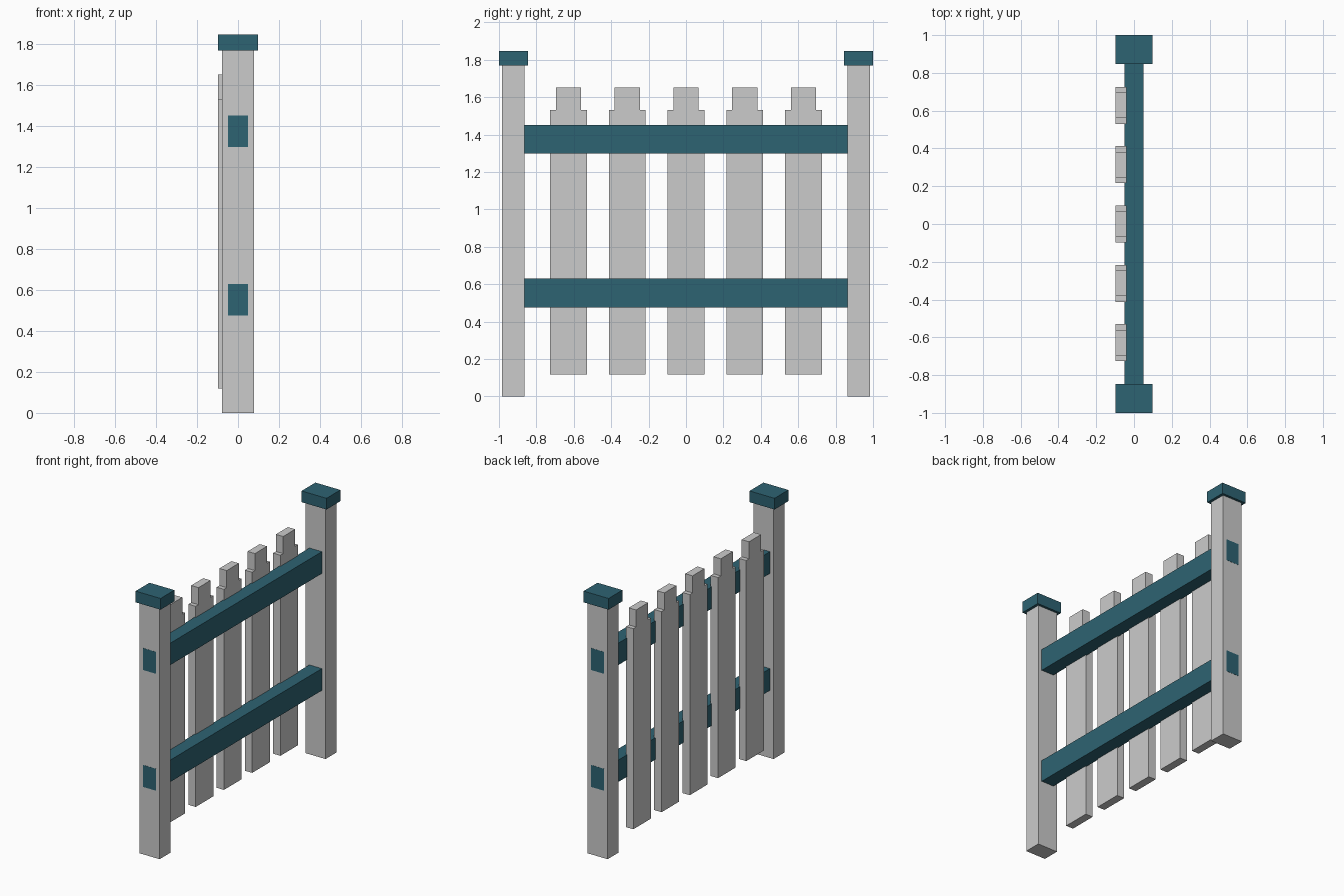
import bpy
import bmesh

if "Cube" in bpy.data.objects:
    bpy.data.objects.remove(bpy.data.objects["Cube"])

teal = bpy.data.materials.new("teal_paint")
teal.diffuse_color = (0.027, 0.125, 0.17, 1)
teal.use_nodes = True
teal.node_tree.nodes["Principled BSDF"].inputs["Base Color"].default_value = teal.diffuse_color


def finish(name, bm, mat=None):
    bmesh.ops.recalc_face_normals(bm, faces=bm.faces)
    mesh = bpy.data.meshes.new(name)
    bm.to_mesh(mesh)
    bm.free()
    obj = bpy.data.objects.new(name, mesh)
    bpy.context.collection.objects.link(obj)
    if mat:
        mesh.materials.append(mat)
    return obj


def box(name, half_x, y0, y1, z0, z1, mat=None):
    bm = bmesh.new()
    bmesh.ops.create_cube(bm, size=1)
    for v in bm.verts:
        v.co.x *= 2 * half_x
        v.co.y = y1 if v.co.y > 0 else y0
        v.co.z = z1 if v.co.z > 0 else z0
    return finish(name, bm, mat)


def picket(name, y):
    # Stepped outline extruded through the board thickness
    half = [(0.098, 0.118), (0.098, 1.53), (0.067, 1.53), (0.067, 1.65)]
    outline = half + [(-a, z) for a, z in reversed(half)]
    bm = bmesh.new()
    face = bm.faces.new([bm.verts.new((-0.098, y + a, z)) for a, z in outline])
    ext = bmesh.ops.extrude_face_region(bm, geom=[face])
    moved = [g for g in ext["geom"] if isinstance(g, bmesh.types.BMVert)]
    bmesh.ops.translate(bm, verts=moved, vec=(0.057, 0, 0))
    return finish(name, bm)


# End posts with overhanging flat caps
for side, y in (("near", -0.923), ("far", 0.923)):
    box(f"{side}_post", 0.078, y - 0.06, y + 0.06, 0, 1.77)
    box(f"{side}_post_cap", 0.097, y - 0.077, y + 0.077, 1.768, 1.847, teal)

# Rails run through both posts, ends just showing on the outer faces
for level, z in (("lower", 0.552), ("upper", 1.375)):
    box(f"{level}_rail", 0.049, -0.984, 0.984, z - 0.077, z + 0.077, teal)

# Evenly spaced pickets on the back of the rails
for i in range(5):
    picket(f"picket_{i + 1}", (i - 2) * 0.314)
